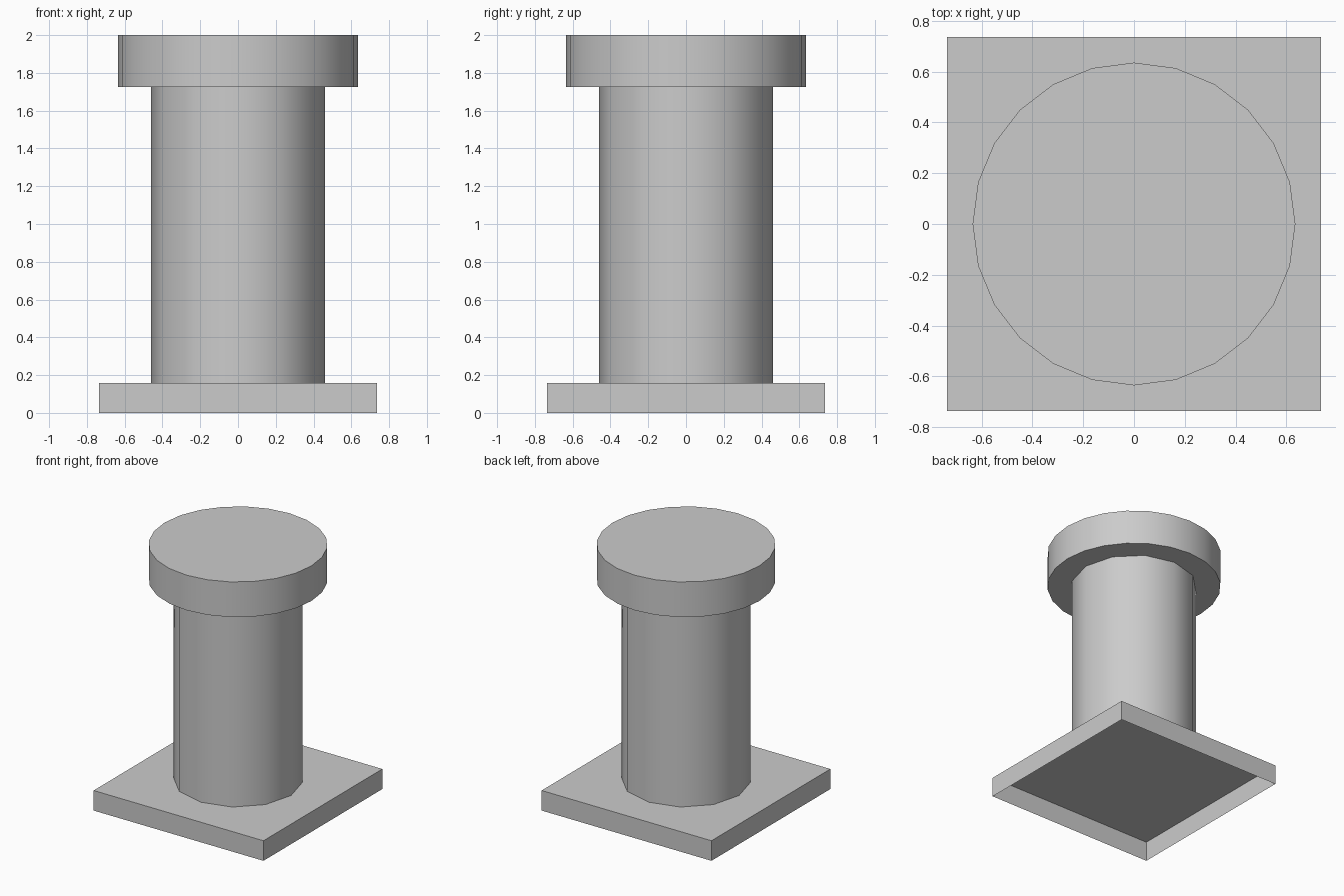
import bpy
import bmesh
from math import radians

if "Cube" in bpy.data.objects:
    bpy.data.objects.remove(bpy.data.objects["Cube"], do_unlink=True)

# Single plain grey for every part
grey = bpy.data.materials.new("plain grey")
grey.use_nodes = True
colour = (0.6, 0.6, 0.6, 1)
grey.diffuse_color = colour
grey.node_tree.nodes["Principled BSDF"].inputs["Base Color"].default_value = colour

PLATE_TOP = 0.157
CAP_BOTTOM = 1.725
TOP = 2.0


def add_part(name, bm):
    mesh = bpy.data.meshes.new(name)
    bm.to_mesh(mesh)
    bm.free()
    mesh.materials.append(grey)
    obj = bpy.data.objects.new(name, mesh)
    bpy.context.collection.objects.link(obj)
    return obj


def add_cylinder(name, sides, radius, bottom, top, capped):
    bm = bmesh.new()
    bmesh.ops.create_cone(bm, cap_ends=capped, segments=sides,
                          radius1=radius, radius2=radius, depth=top - bottom)
    bmesh.ops.translate(bm, verts=bm.verts, vec=(0, 0, (top + bottom) / 2))
    obj = add_part(name, bm)
    bpy.ops.object.select_all(action="DESELECT")
    obj.select_set(True)
    bpy.context.view_layer.objects.active = obj
    bpy.ops.object.shade_smooth_by_angle(angle=radians(40))
    return obj


# Square foot, a thin shell open underneath
bm = bmesh.new()
bmesh.ops.create_cube(bm, size=1)
bmesh.ops.scale(bm, verts=bm.verts, vec=(1.47, 1.47, PLATE_TOP))
bmesh.ops.translate(bm, verts=bm.verts, vec=(0, 0, PLATE_TOP / 2))
underside = [f for f in bm.faces if f.normal.z < -0.5]
bmesh.ops.delete(bm, geom=underside, context="FACES_ONLY")
add_part("base_plate", bm)

# Coarse shaft between foot and head, then the finer round head
add_cylinder("shaft", 12, 0.46, PLATE_TOP, CAP_BOTTOM, False)
add_cylinder("head", 24, 0.635, CAP_BOTTOM, TOP, True)
